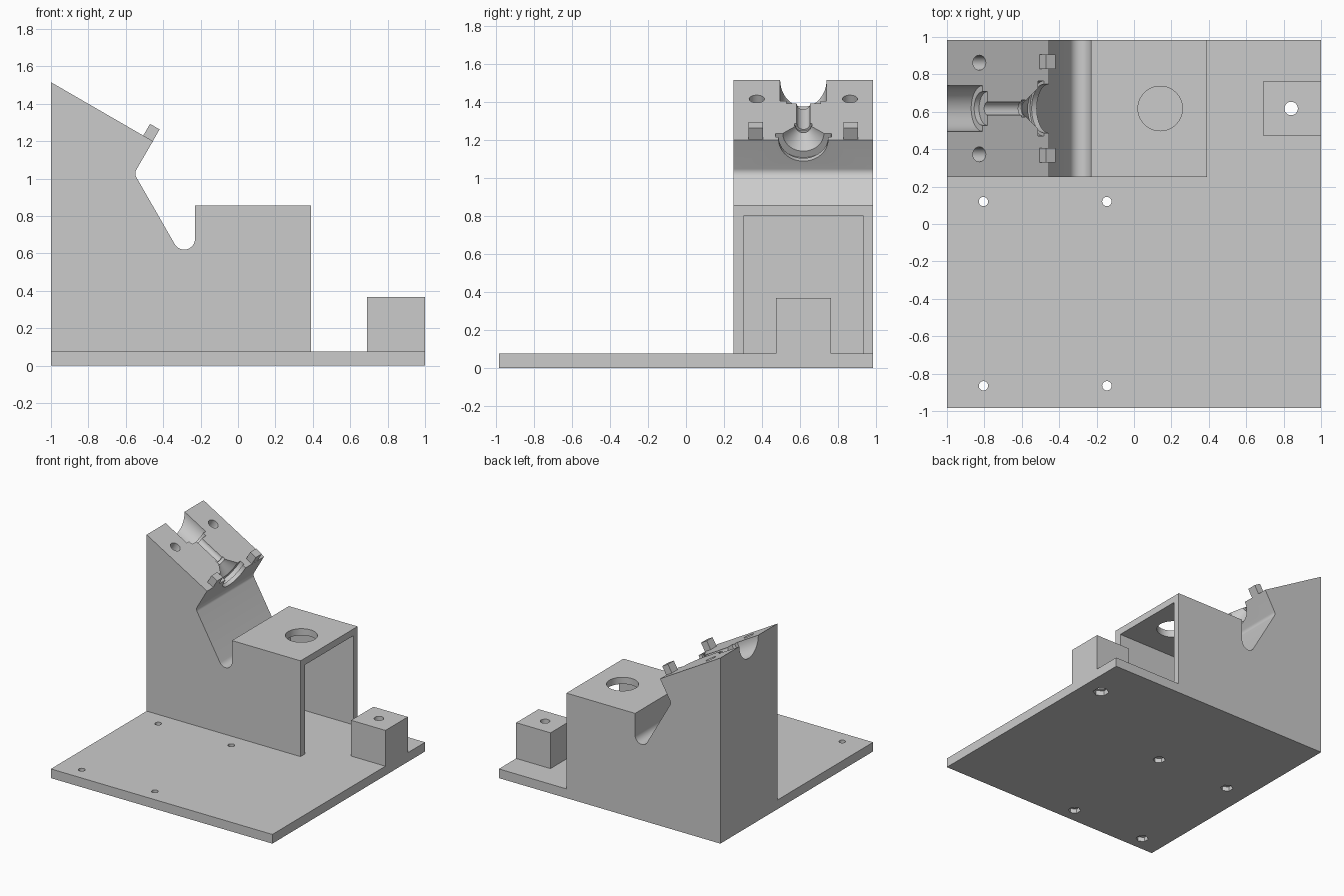
import bpy, bmesh, math
from mathutils import Matrix, Vector

if "Cube" in bpy.data.objects:
    bpy.data.objects.remove(bpy.data.objects["Cube"])

grey = bpy.data.materials.new("light_grey")
grey.diffuse_color = (0.6, 0.6, 0.6, 1)
grey.use_nodes = True
grey.node_tree.nodes["Principled BSDF"].inputs["Base Color"].default_value = grey.diffuse_color
YC = 0.6175                                   # centre line of the stand
SLOPE = Matrix.Translation((-1, YC, 1.515)) @ Matrix.Rotation(math.radians(30), 4, 'Y')


def finish(name, bm, matrix=Matrix()):
    bm.transform(matrix)
    bmesh.ops.recalc_face_normals(bm, faces=bm.faces)
    me = bpy.data.meshes.new(name)
    bm.to_mesh(me)
    bm.free()
    me.materials.append(grey)
    ob = bpy.data.objects.new(name, me)
    bpy.context.collection.objects.link(ob)
    return ob


def box(name, lo, hi, matrix=Matrix()):
    bm = bmesh.new()
    bmesh.ops.create_cube(bm, size=1)
    lo, hi = Vector(lo), Vector(hi)
    for v in bm.verts:
        v.co = (lo + hi) / 2 + v.co * (hi - lo)
    return finish(name, bm, matrix)


def cylinder(name, x, y, z0, z1, r, n=40, matrix=Matrix()):
    bm = bmesh.new()
    bmesh.ops.create_cone(bm, cap_ends=True, segments=n, radius1=r, radius2=r, depth=z1 - z0,
                          matrix=Matrix.Translation((x, y, (z0 + z1) / 2)))
    return finish(name, bm, matrix)


def extrude_y(name, pts, y0, y1):
    bm = bmesh.new()
    face = bm.faces.new([bm.verts.new((x, y0, z)) for x, z in pts])
    geo = bmesh.ops.extrude_face_region(bm, geom=[face])["geom"]
    bmesh.ops.translate(bm, vec=(0, y1 - y0, 0),
                        verts=[g for g in geo if isinstance(g, bmesh.types.BMVert)])
    return finish(name, bm)


def revolve_x(name, profile, matrix, n=64):
    bm = bmesh.new()
    rings = [[bm.verts.new((s, r * math.cos(math.tau * i / n), r * math.sin(math.tau * i / n)))
              for i in range(n)] for s, r in profile]
    for a, b in zip(rings, rings[1:]):
        for i in range(n):
            j = (i + 1) % n
            bm.faces.new((a[i], a[j], b[j], b[i]))
    bm.faces.new(rings[0])
    bm.faces.new(rings[-1])
    return finish(name, bm, matrix)


def arc(cx, cz, r, a0, a1, n):
    return [(cx + r * math.cos(math.radians(a0 + (a1 - a0) * i / n)),
             cz + r * math.sin(math.radians(a0 + (a1 - a0) * i / n))) for i in range(n + 1)]


def cut(ob, cutters):
    bpy.context.view_layer.objects.active = ob
    for c in cutters:
        c.hide_render = True
        mod = ob.modifiers.new("cut", 'BOOLEAN')
        mod.operation, mod.solver, mod.object = 'DIFFERENCE', 'EXACT', c
        bpy.ops.object.modifier_apply(modifier=mod.name)


def smooth(ob):
    bpy.ops.object.select_all(action='DESELECT')
    ob.select_set(True)
    bpy.context.view_layer.objects.active = ob
    bpy.ops.object.shade_smooth_by_angle(angle=math.radians(25))


# Base plate with screw holes and hexagonal nut pockets underneath
base = box("base_plate", (-1, -0.985, 0), (1, 0.985, 0.075))
base_cutters = []
for x in (-0.805, -0.145):
    for y in (0.12, -0.865):
        base_cutters.append(cylinder("screw_cutter", x, y, -0.1, 0.2, 0.025, 24))
        base_cutters.append(cylinder("nut_cutter", x, y, -0.1, 0.035, 0.047, 6))
post_hole = cylinder("post_hole_cutter", 0.84, YC, -0.1, 0.6, 0.036, 32)
base_cutters += [post_hole, cylinder("post_nut_cutter", 0.84, YC, -0.1, 0.04, 0.06, 6)]
cut(base, base_cutters)

# Small drilled post block
post = box("post_block", (0.69, 0.473, 0.075), (1, 0.762, 0.367))
cut(post, [post_hole])

# Stand body: sloped cradle, rounded notch and table in one side profile
profile = [(-1, 0.075), (0.39, 0.075), (0.39, 0.857), (-0.23, 0.857)]
profile += arc(-0.288, 0.678, 0.058, 360, 210, 16)
profile += arc(-0.509, 1.027, 0.04, 210, 150, 8)
profile += [(-0.455, 1.2), (-1, 1.515)]
body = extrude_y("stand_body", profile, 0.25, 0.985)

# Hollow under the table, round table hole, stepped cradle groove, cradle screw holes
groove = [(-0.1, 0.122), (0.22, 0.122), (0.22, 0.09), (0.25, 0.09), (0.25, 0.035), (0.46, 0.035),
          (0.46, 0.046), (0.485, 0.046), (0.485, 0.04), (0.562, 0.108), (0.562, 0.147),
          (0.598, 0.147), (0.598, 0.13), (0.8, 0.13)]
body_cutters = [
    box("hollow_cutter", (-0.175, 0.305, 0.0), (0.5, 0.93, 0.802)),
    cylinder("table_hole_cutter", 0.14, YC, 0.7, 1.0, 0.119, 64),
    revolve_x("groove_cutter", groove, SLOPE),
]
for side in (-1, 1):
    body_cutters.append(cylinder("cradle_hole_cutter", 0.2, side * 0.245, -0.15, 0.1, 0.04, 32, SLOPE))
cut(body, body_cutters)

# Two stop tabs on the lower lip of the cradle
for side, label in ((-1, "front"), (1, "back")):
    y = side * 0.25
    box("stop_tab_" + label, (0.57, y - 0.038, -0.005), (0.629, y + 0.038, 0.072), SLOPE)

for c in set(base_cutters + body_cutters):
    bpy.data.objects.remove(c)
for ob in (base, post, body):
    smooth(ob)
